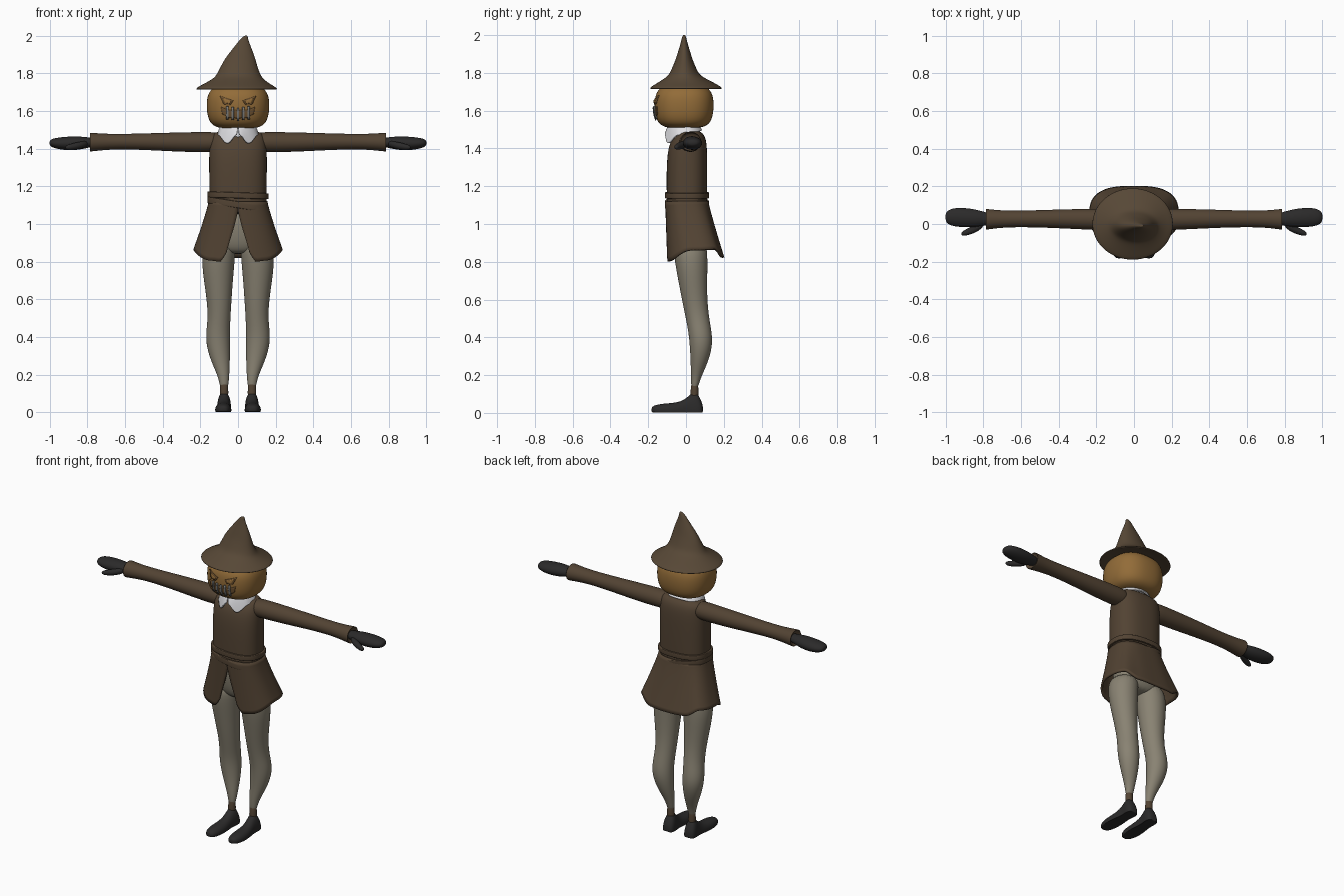
import bpy, bmesh, math
from mathutils import Vector
from mathutils.bvhtree import BVHTree

cube = bpy.data.objects.get("Cube")
if cube:
    bpy.data.objects.remove(cube)


def material(name, r, g, b):
    m = bpy.data.materials.new(name)
    m.use_nodes = True
    m.diffuse_color = (r, g, b, 1)
    node = m.node_tree.nodes["Principled BSDF"]
    node.inputs["Base Color"].default_value = (r, g, b, 1)
    node.inputs["Roughness"].default_value = 0.8
    return m


COAT = material("coat_brown", 0.085, 0.056, 0.033)
HAT = material("hat_brown", 0.095, 0.064, 0.037)
SKIN = material("pumpkin_orange", 0.29, 0.15, 0.04)
FACE = material("carved_brown", 0.16, 0.085, 0.03)
PANTS = material("pants_grey", 0.25, 0.225, 0.17)
LEATHER = material("black_leather", 0.024, 0.023, 0.023)
LINEN = material("white_linen", 0.75, 0.75, 0.78)
THREAD = material("stitch_grey", 0.2, 0.2, 0.19)


def finish(bm, name, mat):
    bmesh.ops.recalc_face_normals(bm, faces=bm.faces)
    mesh = bpy.data.meshes.new(name)
    bm.to_mesh(mesh)
    bm.free()
    obj = bpy.data.objects.new(name, mesh)
    bpy.context.collection.objects.link(obj)
    mesh.materials.append(mat)
    for p in mesh.polygons:
        p.use_smooth = True
    return obj


def oval(angle, power):
    """Point on a unit superellipse."""
    c, s = math.cos(angle), math.sin(angle)
    e = 2 / power
    return math.copysign(abs(c) ** e, c), math.copysign(abs(s) ** e, s)


def loft(name, mat, axis, stations, power=2, sides=24, floor=None, side=1, shear=0):
    """Skin oval rings; a station is (position, centre u, centre v, radius u, radius v)."""
    bm = bmesh.new()
    rings = []
    for pos, cu, cv, ru, rv in stations:
        ring = []
        for i in range(sides):
            u, v = oval(math.tau * i / sides, power)
            co = [cu + ru * u, cv + rv * v]
            co.insert("xyz".index(axis), pos)
            if floor is not None:
                co[2] = max(co[2], floor)
            co[2] += shear * co[0]
            ring.append(bm.verts.new((co[0] * side, co[1], co[2])))
        rings.append(ring)
    for a, b in zip(rings, rings[1:]):
        for i in range(sides):
            j = (i + 1) % sides
            bm.faces.new((a[i], a[j], b[j], b[i]))
    bm.faces.new(rings[0])
    bm.faces.new(rings[-1])
    obj = finish(bm, name, mat)
    sub = obj.modifiers.new("smooth", "SUBSURF")
    sub.levels = sub.render_levels = 2
    return obj


def table(x, pts):
    for (a, p), (b, q) in zip(pts, pts[1:]):
        if x <= b:
            k = min(max((x - a) / (b - a), 0), 1)
            return p + (q - p) * k * k * (3 - 2 * k)
    return pts[-1][1]


def drape(name, mat, point, gap, thickness, cols=96, rows=14):
    """Cloth hung round the body, open at the front by gap(t)."""
    bm = bmesh.new()
    grid = []
    for r in range(rows + 1):
        t = r / rows
        g = gap(t)
        angles = [g + (math.tau - 2 * g) * c / cols for c in range(cols + 1)]
        grid.append([bm.verts.new(point(a, min(a, math.tau - a), t)) for a in angles])
    for a, b in zip(grid, grid[1:]):
        for i in range(cols):
            bm.faces.new((a[i], a[i + 1], b[i + 1], b[i]))
    obj = finish(bm, name, mat)
    sol = obj.modifiers.new("cloth", "SOLIDIFY")
    sol.thickness = thickness
    sol.offset = 0
    return obj


# Hat: drooping brim running into a leaning crown
loft("hat", HAT, "z", [
    (1.73, -.005, 0, .12, .11), (1.718, -.007, 0, .19, .17), (1.712, -.007, 0, .214, .19),
    (1.722, -.007, 0, .218, .193), (1.742, -.007, 0, .18, .16), (1.77, 0, -.005, .135, .11),
    (1.79, .003, -.01, .118, .08), (1.83, .005, -.01, .1, .062), (1.87, .01, -.01, .085, .045),
    (1.91, .018, -.01, .063, .033), (1.95, .026, -.01, .039, .02), (1.985, .033, -.01, .019, .012),
    (2.002, .044, -.01, .008, .006)], sides=32)

# Head
head = loft("head", SKIN, "z", [
    (1.508, 0, -.01, .07, .065), (1.514, 0, -.01, .12, .11), (1.54, 0, -.01, .152, .143),
    (1.59, 0, -.01, .166, .156), (1.65, 0, -.01, .168, .158), (1.7, 0, -.01, .158, .148),
    (1.735, 0, -.01, .12, .11), (1.745, 0, -.01, .06, .06)], power=2.4, sides=32)
bpy.context.view_layer.update()
head_tree = BVHTree.FromObject(head, bpy.context.evaluated_depsgraph_get())


def face_plate(name, mat, outline, lift):
    """Thin plate that hugs the front of the head."""
    bm = bmesh.new()
    bm.faces.new([bm.verts.new((x, -1, z)) for x, z in outline])
    bmesh.ops.triangulate(bm, faces=bm.faces)
    bmesh.ops.subdivide_edges(bm, edges=bm.edges, cuts=4, use_grid_fill=True)
    for v in bm.verts:
        hit = head_tree.ray_cast(v.co, Vector((0, 1, 0)))[0]
        v.co.y = hit.y - lift
    obj = finish(bm, name, mat)
    sol = obj.modifiers.new("plate", "SOLIDIFY")
    sol.thickness = .008
    sol.offset = 0


for s, label in ((1, "left"), (-1, "right")):
    face_plate(label + "_eye_rim", FACE,
               [(s * .025, 1.655), (s * .095, 1.68), (s * .075, 1.636), (s * .04, 1.633)], .002)
    face_plate(label + "_eye", SKIN,
               [(s * .036, 1.653), (s * .084, 1.67), (s * .07, 1.642), (s * .044, 1.64)], .005)
    face_plate(label + "_mouth", FACE,
               [(0, 1.605), (s * .05, 1.605), (s * .09, 1.622), (s * .082, 1.585),
                (s * .05, 1.565), (0, 1.562)], .002)
for i in range(5):
    x = (i - 2) * .028
    z = 1.583 + abs(x) * .15
    face_plate(f"stitch_{i}", THREAD,
               [(x - .006, z - .034), (x + .006, z - .034), (x + .006, z + .034), (x - .006, z + .034)], .007)

# Neck and pointed collar
loft("neck", LINEN, "z", [(z, 0, 0, .07, .065) for z in (1.44, 1.48, 1.53)])


def collar_point(a, s, t):
    edge = table(s, [(0, 1.478), (.55, 1.428), (1.2, 1.47), (2, 1.485), (math.pi, 1.495)])
    r = .082 + .024 * t ** .6
    back = .045 if s > math.pi / 2 else 0
    return (r * math.sin(a), -.002 - (r - back * .5) * math.cos(a), 1.522 + (edge - 1.522) * t)


drape("collar", LINEN, collar_point, lambda t: .005 + .05 * t, .009)

# Coat body
loft("coat_body", COAT, "z", [
    (1.05, 0, .005, .148, .1), (1.07, 0, .005, .152, .106), (1.2, 0, .005, .153, .108),
    (1.33, 0, .005, .154, .108), (1.42, 0, .01, .153, .101), (1.465, 0, .018, .145, .083),
    (1.487, 0, .022, .125, .06), (1.493, 0, .024, .08, .04)], power=2.5, sides=32)


# Coat skirt with a front slit and a swallow hem
def skirt_point(a, s, t):
    hem = table(s, [(.08, .865), (.3, .80), (.5, .805), (1.57, .862), (2.2, .866), (2.75, .825), (math.pi, .822)])
    u, v = oval(a, 2.8)
    front, back = -.104 + .008 * t, .112 + .085 * t ** 1.1
    mid, half = (front + back) / 2, (back - front) / 2
    return ((.15 + .082 * t ** 1.15) * v, mid - half * u, 1.12 + (hem - 1.12) * t)


drape("coat_skirt", COAT, skirt_point,
      lambda t: math.asin((max(t - .2, .005) * .33) ** 1.4), .012)

# Straight and slanted belts
for label, z, tall, shear in (("upper", 1.152, .016, -.03), ("lower", 1.102, .018, -.16)):
    loft(label + "_belt", COAT, "z",
         [(z + h * tall, 0, .005, r, r - .046) for h, r in
          ((-1, .145), (-1, .162), (-.8, .164), (.8, .164), (1, .162), (1, .145))],
         power=2.5, sides=32, shear=shear)

# Hips
loft("hips", PANTS, "z", [
    (.84, 0, .025, .06, .05), (.87, 0, .025, .14, .08), (.95, 0, .02, .16, .095), (1.1, 0, .01, .14, .09)],
    power=2.4)

for s, label in ((1, "left"), (-1, "right")):
    # Sleeve flaring to the cuff, hollow at its end
    loft(label + "_sleeve", COAT, "x", [
        (.08, .02, 1.435, .06, .05), (.16, .024, 1.435, .057, .055), (.3, .026, 1.435, .054, .052),
        (.45, .028, 1.437, .048, .046), (.62, .027, 1.438, .043, .04), (.72, .026, 1.436, .047, .044),
        (.785, .025, 1.435, .056, .051), (.79, .025, 1.435, .054, .049), (.77, .025, 1.435, .038, .035)],
        side=s)
    # Mitten and thumb
    loft(label + "_mitten", LEATHER, "x", [
        (.74, .025, 1.435, .025, .022), (.79, .028, 1.433, .035, .026), (.84, .03, 1.43, .048, .036),
        (.9, .034, 1.428, .052, .037), (.95, .036, 1.428, .05, .032), (.985, .036, 1.43, .04, .024),
        (1.002, .036, 1.43, .02, .012)], side=s)
    loft(label + "_thumb", LEATHER, "x", [
        (.795, .005, 1.428, .015, .014), (.83, -.018, 1.42, .024, .02), (.87, -.036, 1.412, .02, .019),
        (.9, -.048, 1.408, .016, .015), (.918, -.052, 1.406, .008, .008)], sides=16, side=s)
    # Leg with a full calf
    loft(label + "_leg", PANTS, "z", [
        (.13, .074, .046, .018, .015), (.15, .074, .047, .024, .02), (.2, .078, .055, .032, .03),
        (.27, .093, .071, .05, .046), (.35, .105, .08, .063, .06), (.42, .107, .076, .064, .062),
        (.5, .1, .061, .06, .062), (.6, .1, .045, .066, .067), (.72, .105, .034, .08, .079),
        (.83, .105, .025, .09, .09), (.92, .09, .022, .08, .085)], side=s)
    # Ankle
    loft(label + "_ankle", COAT, "z", [
        (.07, .074, .045, .023, .022), (.11, .074, .045, .023, .022), (.15, .074, .046, .022, .019),
        (.16, .074, .046, .015, .012)], sides=16, side=s)
    # Pointed flat shoe
    loft(label + "_shoe", LEATHER, "y", [
        (-.183, .078, .015, .012, .012), (-.172, .078, .015, .03, .024), (-.13, .079, .013, .043, .036),
        (-.07, .078, .012, .044, .04), (-.02, .077, .012, .037, .05), (.015, .075, .015, .034, .075),
        (.04, .074, .015, .037, .098), (.062, .074, .015, .038, .09), (.082, .074, .012, .033, .05),
        (.09, .074, .01, .018, .025)], power=2.2, floor=.002, side=s)
